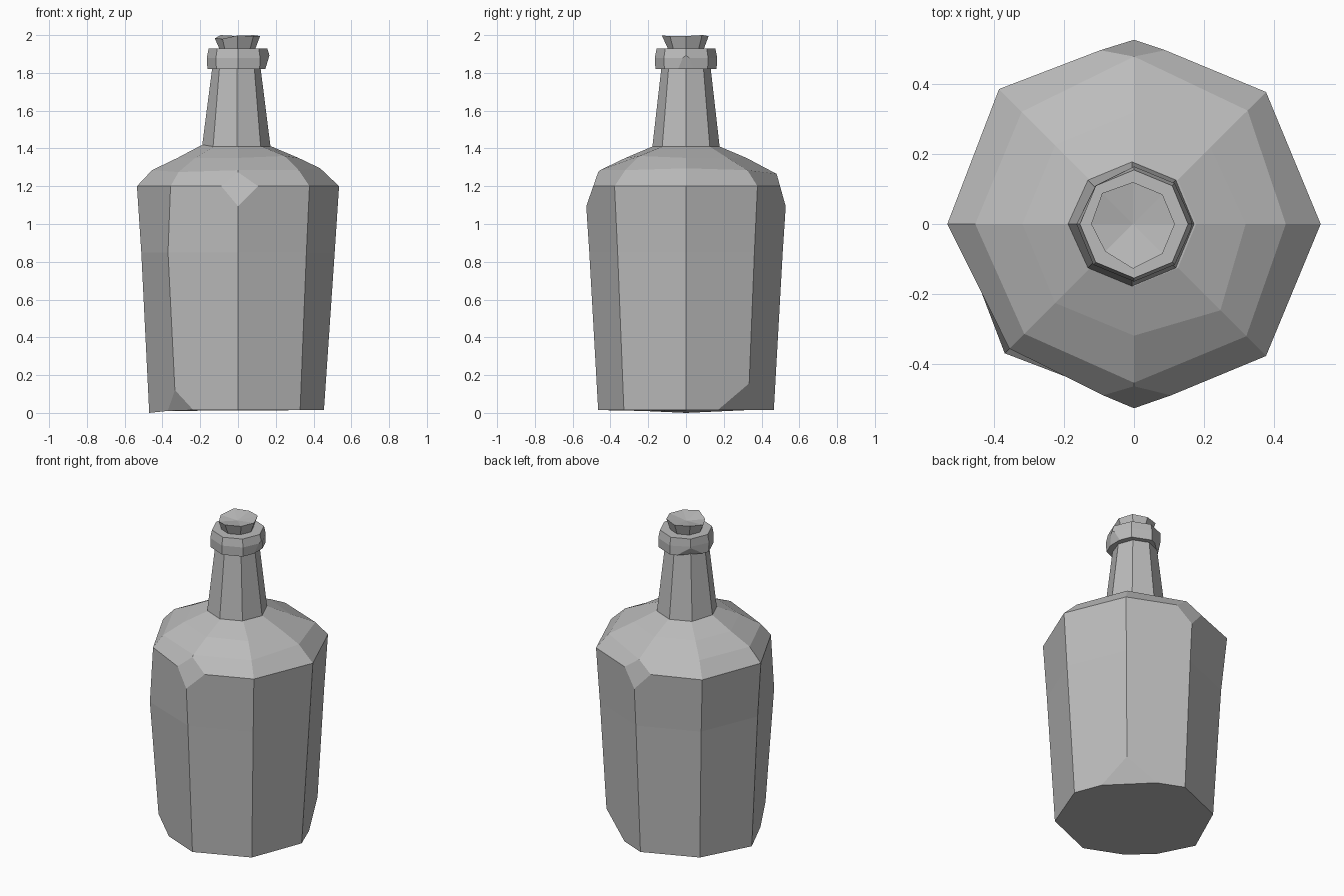
import bpy, bmesh
from math import cos, sin, radians
from mathutils import Vector

if "Cube" in bpy.data.objects:
    bpy.data.objects.remove(bpy.data.objects["Cube"], do_unlink=True)

SIDES = 8
mat = bpy.data.materials.new("stone grey")
mat.use_nodes = True
grey = (0.5, 0.5, 0.5, 1)
mat.diffuse_color = grey
bsdf = mat.node_tree.nodes["Principled BSDF"]
bsdf.inputs["Base Color"].default_value = grey
bsdf.inputs["Roughness"].default_value = 0.8


def loft(rings, tweaks=None, shift=(0, 0)):
    """Stack eight-sided rings (radius, height); tweaks moves single corners."""
    tweaks = tweaks or {}
    bm = bmesh.new()
    loops = []
    for i, (r, z) in enumerate(rings):
        loop = []
        for k in range(SIDES):
            dr, dz = tweaks.get((i, k), (0, 0))
            a = radians(45 * k)
            loop.append(bm.verts.new((shift[0] + (r + dr) * cos(a),
                                      shift[1] + (r + dr) * sin(a), z + dz)))
        loops.append(loop)
    for low, high in zip(loops, loops[1:]):
        for k in range(SIDES):
            n = (k + 1) % SIDES
            bm.faces.new((low[k], low[n], high[n], high[k]))
    bm.faces.new(loops[0][::-1])
    bm.faces.new(loops[-1])
    return bm


def chip(bm, angle, r, z, slope, shift=0):
    """Slice a corner off with a tilted plane facing outwards."""
    a = radians(angle)
    out = Vector((cos(a), sin(a), 0))
    geom = bm.verts[:] + bm.edges[:] + bm.faces[:]
    cut = bmesh.ops.bisect_plane(
        bm, geom=geom, dist=1e-5, plane_co=out * r + Vector((shift, 0, z)),
        plane_no=out + Vector((0, 0, slope)), clear_outer=True)
    edges = [e for e in cut["geom_cut"] if isinstance(e, bmesh.types.BMEdge)]
    bmesh.ops.holes_fill(bm, edges=edges, sides=0)


def finish(bm, name):
    bmesh.ops.recalc_face_normals(bm, faces=bm.faces[:])
    mesh = bpy.data.meshes.new(name)
    bm.to_mesh(mesh)
    bm.free()
    mesh.materials.append(mat)
    bpy.context.collection.objects.link(bpy.data.objects.new(name, mesh))


# Bottle body: tapered wall, bevelled shoulder, one dented corner at front
body = loft(
    [(0.465, 0.015), (0.512, 0.85), (0.535, 1.2), (0.455, 1.285),
     (0.32, 1.35), (0.178, 1.41)],
    {(0, 4): (0.005, -0.015), (0, 0): (-0.01, 0), (1, 5): (0.012, 0),
     (2, 5): (-0.03, 0), (2, 3): (0.012, 0), (3, 0): (-0.02, 0.01),
     (3, 1): (0.005, 0), (3, 2): (0.025, -0.02), (3, 5): (-0.01, -0.01),
     (4, 1): (-0.01, 0), (4, 7): (0.03, 0.01), (5, 4): (0.01, 0.01)})
chip(body, -90, 0.526, 1.1, 0.35)
chip(body, 90, 0.526, 1.1, 0.28)
chip(body, -135, 0.472, 0.12, -0.43)
chip(body, 45, 0.475, 0.16, -0.55)
finish(body, "bottle_body")

# Neck
finish(loft([(0.178, 1.41), (0.13, 1.83)],
            {(0, 4): (0.005, 0.01), (1, 0): (-0.005, 0)}, (-0.006, 0)),
       "bottle_neck")

# Collar with nicked lower corners
collar = loft([(0.162, 1.82), (0.165, 1.88), (0.155, 1.93)],
              {(1, 0): (0.005, 0), (1, 3): (-0.01, 0)})
chip(collar, 0, 0.164, 1.885, -0.3)
chip(collar, 135, 0.15, 1.86, -0.5)
finish(collar, "neck_collar")

# Cork: flares upwards, with an uneven top
cork = loft([(0.092, 1.92), (0.12, 1.995)],
            {(1, 1): (0, 0.005), (1, 3): (0.005, 0.005), (1, 4): (0, -0.012),
             (1, 5): (-0.008, -0.015), (1, 6): (0.008, 0.003)}, (-0.003, 0))
top = max(cork.faces, key=lambda f: f.calc_center_median().z)
hub = bmesh.ops.poke(cork, faces=[top])["verts"][0]
hub.co.z = 1.978
finish(cork, "cork")
